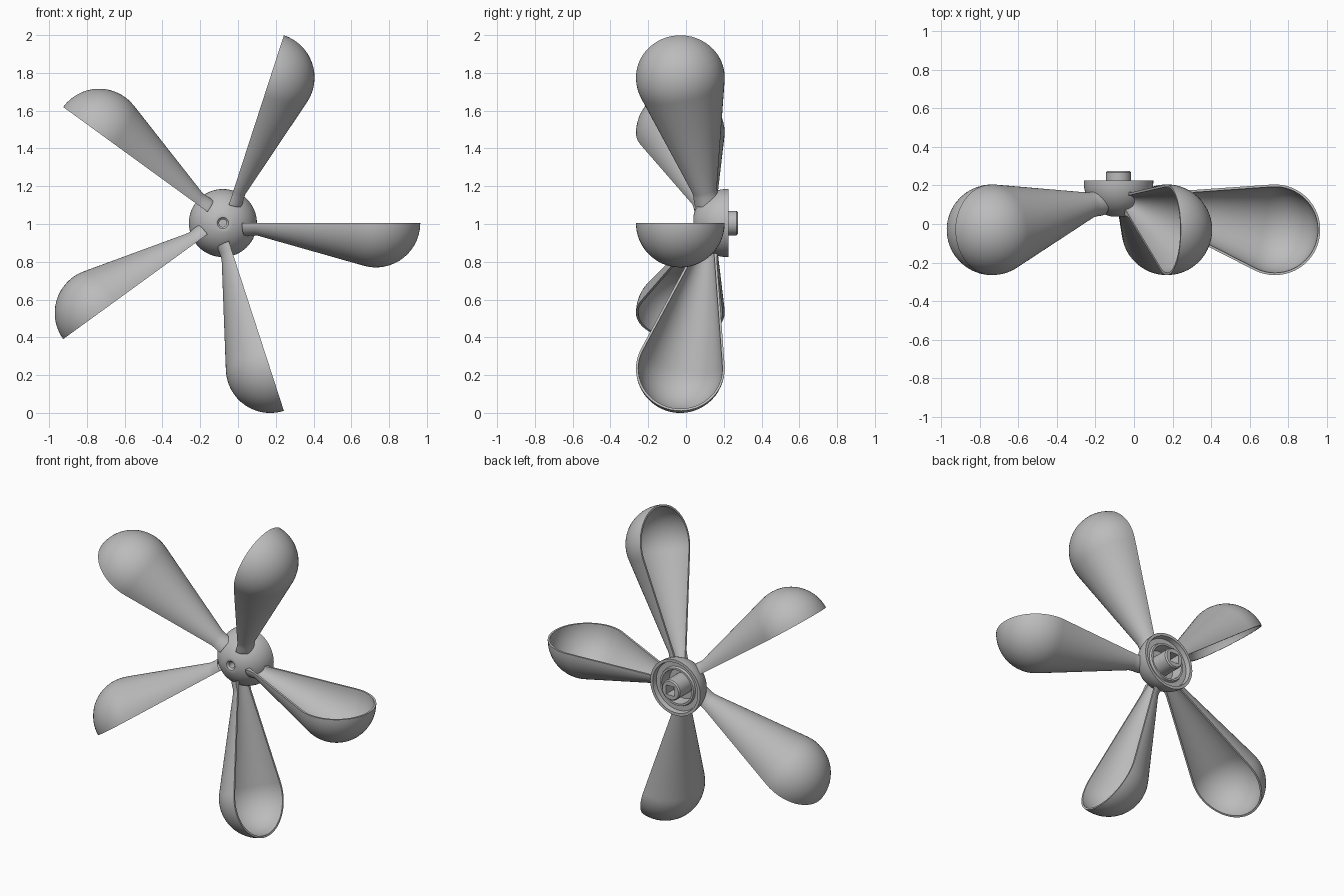
import bpy
import bmesh
from math import radians, sin, cos, pi, asin, sqrt, tan
from mathutils import Vector

cube = bpy.data.objects.get("Cube")
if cube:
    bpy.data.objects.remove(cube, do_unlink=True)

gray = bpy.data.materials.new("plain gray")
gray.use_nodes = True
gray.diffuse_color = (0.5, 0.5, 0.5, 1)
gray.node_tree.nodes["Principled BSDF"].inputs["Base Color"].default_value = (0.5, 0.5, 0.5, 1)

CENTRE = Vector((-0.08, 0, 1.005))


def sweep(name, rows, closed_turn, closed_profile=False, rim_caps=False):
    """Skin a list of equal-length point rows into a smooth object."""
    bm = bmesh.new()
    grid = [[bm.verts.new(p) for p in row] for row in rows]
    count, n = len(grid), len(grid[0])
    for i in range(count if closed_turn else count - 1):
        a, b = grid[i], grid[(i + 1) % count]
        for j in range(n if closed_profile else n - 1):
            k = (j + 1) % n
            bm.faces.new((a[j], a[k], b[k], b[j]))
    if rim_caps:
        for row in (grid[0], grid[-1]):
            for j in range(n // 2 - 1):
                bm.faces.new((row[j], row[j + 1], row[n - 2 - j], row[n - 1 - j]))
    bmesh.ops.remove_doubles(bm, verts=bm.verts, dist=1e-5)
    bmesh.ops.dissolve_degenerate(bm, edges=bm.edges, dist=1e-5)
    bmesh.ops.recalc_face_normals(bm, faces=bm.faces)
    mesh = bpy.data.meshes.new(name)
    bm.to_mesh(mesh)
    bm.free()
    mesh.materials.append(gray)
    obj = bpy.data.objects.new(name, mesh)
    obj.location = CENTRE
    bpy.context.collection.objects.link(obj)
    bpy.ops.object.select_all(action='DESELECT')
    obj.select_set(True)
    bpy.context.view_layer.objects.active = obj
    bpy.ops.object.shade_smooth_by_angle(angle=radians(35))
    return obj


def lathe(name, profile, steps=64):
    """Turn (radius, y, squareness) points about the y axis."""
    rows = []
    for i in range(steps):
        c, s = cos(2 * pi * i / steps), sin(2 * pi * i / steps)
        row = []
        for r, y, square in profile:
            k = r / max(abs(c), abs(s)) if square else r
            row.append((k * c, y, k * s))
        rows.append(row)
    return sweep(name, rows, True)


# Hub: dome with a bolt hole in front and a stepped recess behind
DOME, DOME_Y = 0.18, 0.215
hub = [(0, 0.1), (0.02, 0.1), (0.02, 0.05), (0.03, 0.04)]
for i in range(17):
    a = radians(12 + 78 * i / 16)
    hub.append((DOME * sin(a), DOME_Y - DOME * cos(a)))
hub += [(DOME, 0.225), (0.162, 0.225), (0.157, 0.195), (0.125, 0.195),
        (0.12, 0.21), (0.108, 0.21), (0.1, 0.14), (0, 0.14)]
lathe("hub", [(r, y, False) for r, y in hub])

# Drive shaft with a square socket
lathe("drive_shaft", [(0, 0.13, False), (0.065, 0.13, False), (0.065, 0.267, False),
                      (0.058, 0.275, False), (0.03, 0.275, True), (0.03, 0.2, True),
                      (0, 0.2, False)])

# Blade: hollow half cone ending in a quarter-sphere cup
ROOT, CUP = Vector((0.1, 0.115, 0)), Vector((0.81, -0.03, 0))
R_ROOT, R_CUP, WALL = 0.04, 0.235, 0.012
length = (CUP - ROOT).length
along = (CUP - ROOT).normalized()
across = Vector((-along.y, along.x, 0))
down = Vector((0, 0, -1))
slope = asin((R_CUP - R_ROOT) / length)


def cone_radius(s):
    return R_ROOT / cos(slope) + s * tan(slope)


outer, inner = [], []
for s, flare in ((0.015, 0.022), (0.035, 0.016), (0.06, 0.007), (0.085, 0.001)):
    outer.append((s, cone_radius(s) + flare))
    inner.append((s, cone_radius(s) - WALL))
for i in range(17):
    a = pi / 2 + slope - (pi / 2 + slope) * i / 16
    for side, r in ((outer, R_CUP), (inner, R_CUP - WALL)):
        side.append((length + r * cos(a), max(r * sin(a), 0)))
section = outer + inner[::-1]

rows = []
for i in range(33):
    a = pi * i / 32
    ray = across * cos(a) + down * sin(a)
    rows.append([ROOT + along * s + ray * r for s, r in section])
blade = sweep("blade_1", rows, False, rim_caps=True)

# Remaining blades around the hub
for i in range(1, 5):
    copy = blade.copy()
    copy.name = f"blade_{i + 1}"
    copy.rotation_euler.y = -2 * pi * i / 5
    bpy.context.collection.objects.link(copy)
